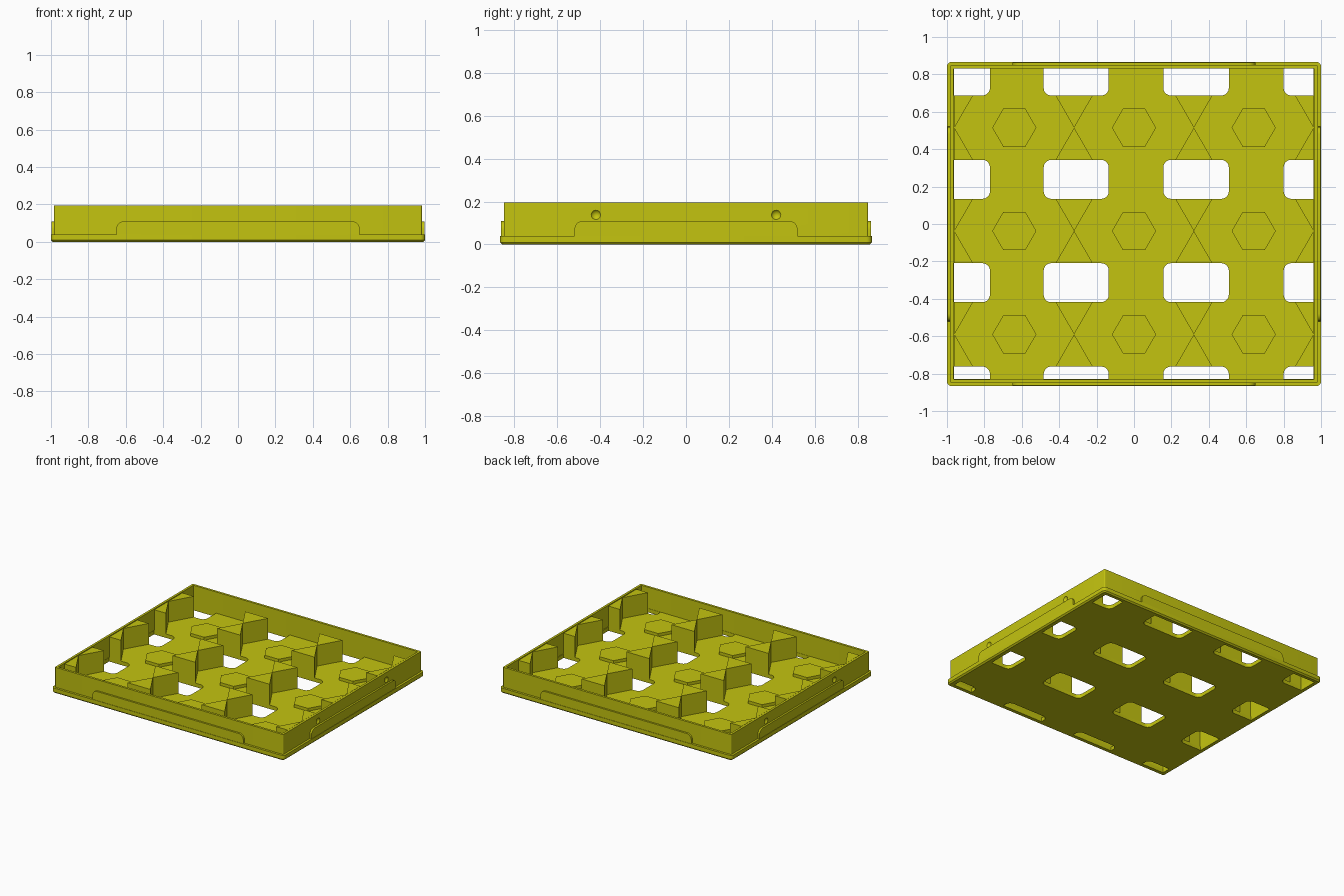
import bpy, bmesh, math
from mathutils import Matrix

if "Cube" in bpy.data.objects:
    bpy.data.objects.remove(bpy.data.objects["Cube"])

mat = bpy.data.materials.new("olive yellow")
mat.diffuse_color = (0.55, 0.55, 0.005, 1)
mat.use_nodes = True
mat.node_tree.nodes["Principled BSDF"].inputs["Base Color"].default_value = mat.diffuse_color

HX, HY = 1.0, 0.866            # half size of the base
ROWS = (-0.59, -0.0375, 0.515)  # cell rows
COLS = (-0.64, 0.0, 0.64)       # cell columns
FLOOR, TOP, GAP = 0.03, 0.195, 0.172


def finish(name, bm):
    bmesh.ops.recalc_face_normals(bm, faces=bm.faces)
    me = bpy.data.meshes.new(name)
    bm.to_mesh(me)
    bm.free()
    ob = bpy.data.objects.new(name, me)
    bpy.context.collection.objects.link(ob)
    me.materials.append(mat)
    return ob


def smooth(ob):
    bpy.ops.object.select_all(action='DESELECT')
    ob.select_set(True)
    bpy.context.view_layer.objects.active = ob
    bpy.ops.object.shade_smooth_by_angle(angle=math.radians(30))


def rounded_rect(x0, x1, y0, y1, radii, seg=5):
    """Outline, counter-clockwise from the top right, one radius per corner."""
    pts = []
    corners = ((x1, y1), (x0, y1), (x0, y0), (x1, y0))
    for k, ((x, y), r) in enumerate(zip(corners, radii)):
        if r == 0:
            pts.append((x, y))
            continue
        cx = x - math.copysign(r, x - (x0 + x1) / 2)
        cy = y - math.copysign(r, y - (y0 + y1) / 2)
        for i in range(seg + 1):
            a = math.pi / 2 * (k + i / seg)
            pts.append((cx + r * math.cos(a), cy + r * math.sin(a)))
    return pts


def prism(bm, pts, z0, z1, matrix=Matrix()):
    """Closed prism over a flat outline."""
    low = [bm.verts.new(matrix @ Matrix.Translation((x, y, z0)).translation) for x, y in pts]
    high = [bm.verts.new(matrix @ Matrix.Translation((x, y, z1)).translation) for x, y in pts]
    bm.faces.new(low[::-1])
    bm.faces.new(high)
    n = len(pts)
    for i in range(n):
        j = (i + 1) % n
        bm.faces.new((low[i], low[j], high[j], high[i]))


# floor plate with rounded openings
cu = bpy.data.curves.new("floor", 'CURVE')
cu.dimensions = '2D'
cu.fill_mode = 'BOTH'
cu.extrude = FLOOR / 2
outlines = [rounded_rect(-HX + .01, HX - .01, -HY + .01, HY - .01, [.015] * 4)]
for x0, x1 in ((-.963, -.77), (-.483, -.135), (.157, .507), (.80, .96)):
    for y0, y1 in ((-.829, ROWS[0] - GAP), (ROWS[0] + GAP, ROWS[1] - GAP),
                   (ROWS[1] + GAP, ROWS[2] - GAP), (ROWS[2] + GAP, .832)):
        radii = [0 if abs(x) > .95 or abs(y) > .82 else .04
                 for x, y in ((x1, y1), (x0, y1), (x0, y0), (x1, y0))]
        outlines.append(rounded_rect(x0, x1, y0, y1, radii))
for pts in outlines:
    sp = cu.splines.new('POLY')
    sp.points.add(len(pts) - 1)
    for p, (x, y) in zip(sp.points, pts):
        p.co = (x, y, 0, 1)
    sp.use_cyclic_u = True
tmp = bpy.data.objects.new("floor_outline", cu)
bpy.context.collection.objects.link(tmp)
bpy.context.view_layer.update()
bm = bmesh.new()
bm.from_mesh(tmp.to_mesh())
tmp.to_mesh_clear()
bpy.data.objects.remove(tmp)
bmesh.ops.remove_doubles(bm, verts=bm.verts, dist=1e-5)
bmesh.ops.translate(bm, verts=bm.verts, vec=(0, 0, FLOOR / 2))
smooth(finish("floor", bm))

# wall with base flange: a closed profile (inset, height) swept around the edge
profile = [(.01, 0), (0, .01), (0, .04), (.017, .04), (.017, TOP), (.035, TOP), (.035, .01)]
bm = bmesh.new()
rings = []
for d, z in profile:
    pts = rounded_rect(-HX + d, HX - d, -HY + d, HY - d, [max(.025 - d, .004)] * 4)
    rings.append([bm.verts.new((x, y, z)) for x, y in pts])
for a, b in zip(rings, rings[1:] + rings[:1]):
    for i in range(len(a)):
        j = (i + 1) % len(a)
        bm.faces.new((a[i], a[j], b[j], b[i]))
wall = finish("wall", bm)

# round dimples in the two side walls
bm = bmesh.new()
for sx in (-1, 1):
    for y in (-.42, .42):
        bmesh.ops.create_uvsphere(bm, u_segments=24, v_segments=12, radius=.026,
                                  matrix=Matrix.Translation((sx * (HX - .003), y, .138)))
cutter = finish("dimple_cutter", bm)
cutter.hide_render = True
mod = wall.modifiers.new("dimples", 'BOOLEAN')
mod.operation, mod.solver, mod.object = 'DIFFERENCE', 'EXACT', cutter
bpy.context.view_layer.objects.active = wall
bpy.ops.object.modifier_apply(modifier=mod.name)
bpy.data.objects.remove(cutter)
smooth(wall)

# raised tab in the middle of each side, standing on the flange
bm = bmesh.new()
for k in range(4):
    half, reach = ((.65, HY), (.52, HX))[k % 2]
    pts = rounded_rect(-half, half, .035, .11, (.04, .04, 0, 0))
    turn = Matrix.Rotation(k * math.pi / 2, 4, 'Z') @ Matrix.Rotation(math.pi / 2, 4, 'X')
    prism(bm, pts, reach - .02, reach - .003, turn)
smooth(finish("side_tabs", bm))

# tall triangular spacers, meeting tip to tip between the cells
bm = bmesh.new()
w = GAP / math.sqrt(3)
for x in (-.96, -.32, .32, .96):
    left = 0 if x < -.9 else w
    right = 0 if x > .9 else w
    for y in ROWS:
        for s in (-1, 1):
            prism(bm, [(x, y), (x + right, y + s * GAP), (x - left, y + s * GAP)][::s],
                  FLOOR - .005, TOP - .003)
finish("spacers", bm)

# low hexagonal pads in the cell centres
bm = bmesh.new()
for x in COLS:
    for y in ROWS:
        prism(bm, [(x + .118 * math.cos(i * math.pi / 3), y + .118 * math.sin(i * math.pi / 3))
                   for i in range(6)], FLOOR - .005, .053)
finish("hex_pads", bm)
